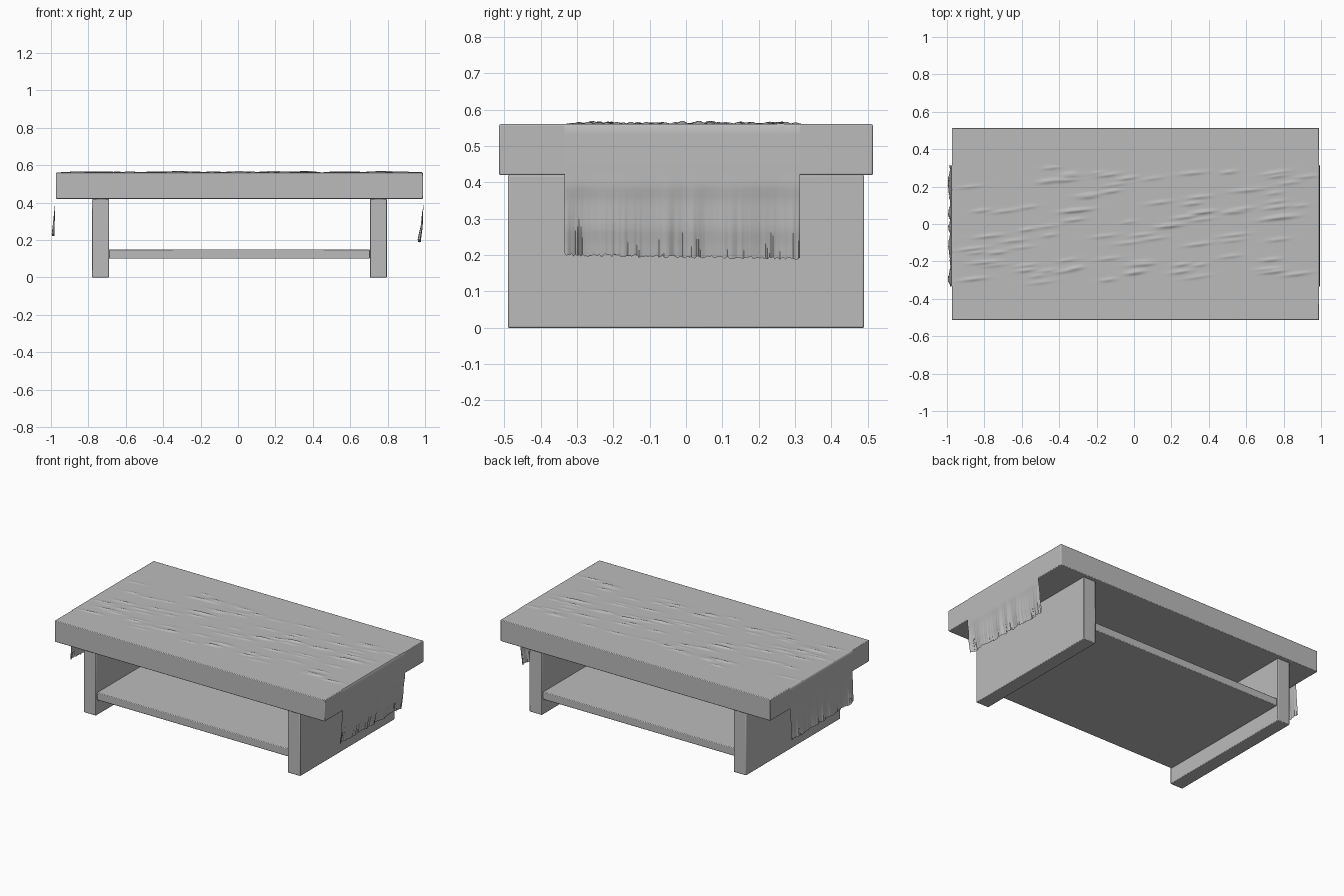
import bpy, math, random

if "Cube" in bpy.data.objects:
    bpy.data.objects.remove(bpy.data.objects["Cube"])
random.seed(4)


def material(name, c):
    m = bpy.data.materials.new(name)
    m.diffuse_color = (*c, 1)
    m.use_nodes = True
    m.node_tree.nodes["Principled BSDF"].inputs["Base Color"].default_value = m.diffuse_color
    return m


grey = material("plain grey", (0.5, 0.5, 0.5))


def box(name, lo, hi):
    bpy.ops.mesh.primitive_cube_add(size=1, location=[(a + b) / 2 for a, b in zip(lo, hi)])
    ob = bpy.context.object
    ob.name = name
    ob.scale = [b - a for a, b in zip(lo, hi)]
    bpy.ops.object.transform_apply(location=False, rotation=False, scale=True)
    bev = ob.modifiers.new("soft edges", 'BEVEL')
    bev.width, bev.segments = 0.004, 2
    ob.data.materials.append(grey)
    bpy.ops.object.shade_smooth_by_angle(angle=math.radians(30))
    return ob


# wooden table: thick top, two slab legs, low shelf
box("table_top", (-0.973, -0.514, 0.42), (0.99, 0.514, 0.56))
box("left_leg", (-0.78, -0.49, 0), (-0.69, 0.49, 0.42))
box("right_leg", (0.705, -0.49, 0), (0.796, 0.49, 0.42))
box("shelf", (-0.69, -0.48, 0.10), (0.705, 0.48, 0.15))

# runner profile in x, z: left hanging end, table top, right hanging end
LEFT = [(-0.989, 0.225), (-0.986, 0.27), (-0.982, 0.33), (-0.978, 0.40), (-0.977, 0.48), (-0.977, 0.555)]
RIGHT = [(0.993, 0.555), (0.994, 0.46), (0.994, 0.39), (0.987, 0.35), (0.982, 0.27), (0.974, 0.23), (0.969, 0.195)]


def refine(pts, n=4):
    out = []
    for a, b in zip(pts, pts[1:]):
        out += [(a[0] + (b[0] - a[0]) * i / n, a[1] + (b[1] - a[1]) * i / n) for i in range(n)]
    return out + [pts[-1]]


NX, NY = 150, 130
path = refine(LEFT) + [(-0.972 + 1.961 * i / NX, 0.5608) for i in range(NX + 1)] + refine(RIGHT)
# long shallow wrinkles running along the cloth
wrinkles = [(random.uniform(-0.9, 0.95), random.uniform(-0.31, 0.3),
             random.uniform(0.035, 0.07), random.uniform(0.003, 0.006)) for _ in range(95)]
pleat = [random.uniform(-1, 1) for _ in range(NY + 1)]
hem = [random.uniform(-0.004, 0.004) for _ in range(NY + 1)]

verts, faces = [], []
for x, z in path:
    for j in range(NY + 1):
        y = -0.334 + 0.648 * j / NY
        px, py, pz = x, y, z
        if z > 0.56:
            for wx, wy, wl, wh in wrinkles:
                dx = x - wx
                if abs(dx) < 0.15:
                    dy = y - wy - 0.12 * dx
                    if abs(dy) < 0.03:
                        pz += wh * math.exp(-(dx / wl) ** 2 - (dy / 0.009) ** 2)
            pz = min(pz, 0.569)
            py += 0.004 * math.sin(9 * x) * (y / 0.33)
        else:
            # hanging ends: pleats grow and the hem frays towards the bottom
            t = max(0, (0.40 - z) / 0.2)
            px += t * (0.006 * math.sin(55 * y + 2 * math.sin(17 * y)) + 0.0025 * pleat[j])
            px = max(-0.999, min(0.999, px))
            pz += t * t * (hem[j] - 0.005 * y / 0.33)
        verts.append((px, py, pz))
W = NY + 1
for i in range(len(path) - 1):
    for j in range(NY):
        a = i * W + j
        faces.append((a, a + W, a + W + 1, a + 1)[::-1][::-1])

mesh = bpy.data.meshes.new("table_runner")
mesh.from_pydata(verts, [], faces)
mesh.update()
runner = bpy.data.objects.new("table_runner", mesh)
bpy.context.collection.objects.link(runner)
mesh.materials.append(grey)
bpy.ops.object.select_all(action='DESELECT')
runner.select_set(True)
bpy.context.view_layer.objects.active = runner
bpy.ops.object.shade_smooth_by_angle(angle=math.radians(50))
